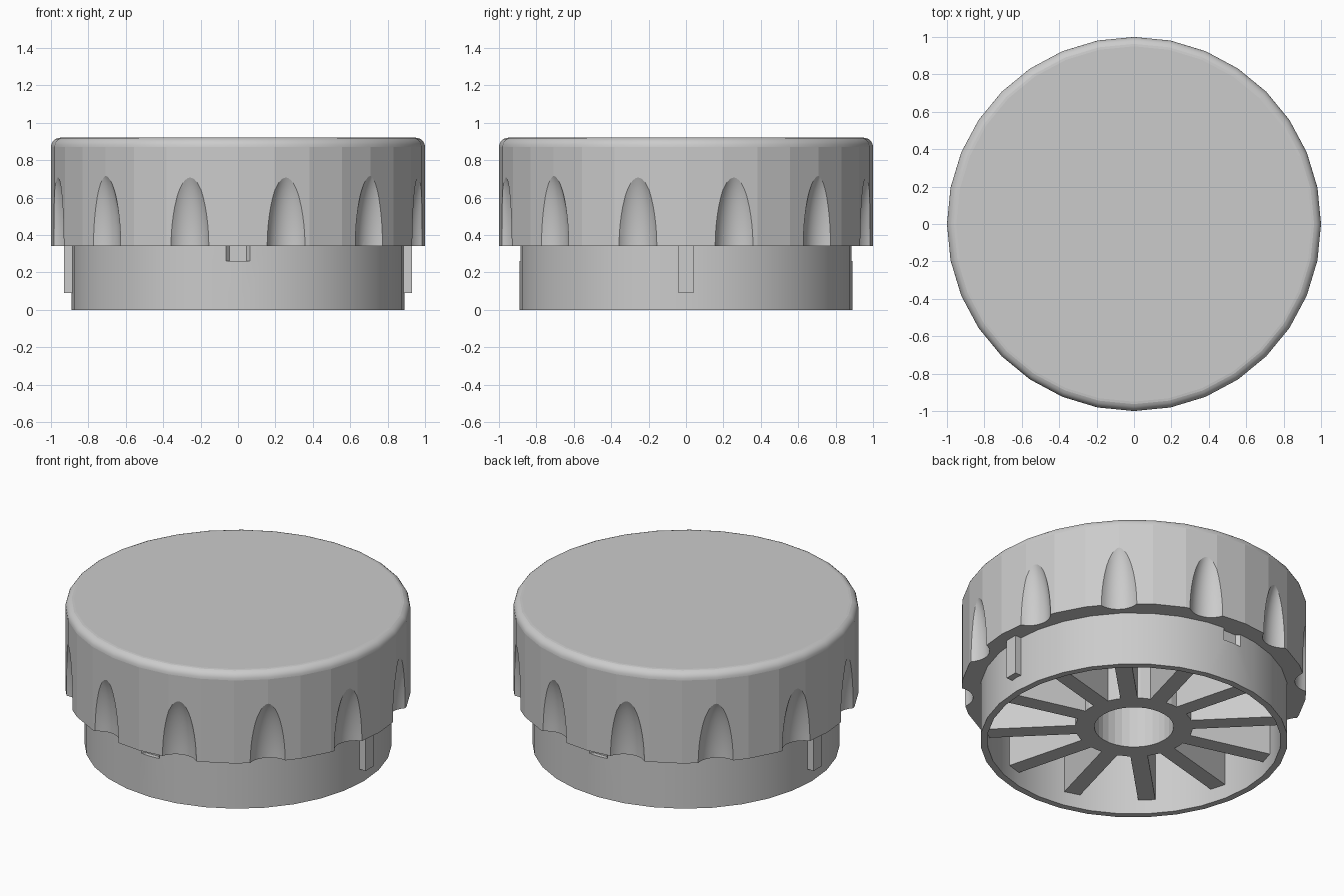
import bpy, bmesh
from math import sin, cos, pi, radians
from mathutils import Matrix, Vector

if "Cube" in bpy.data.objects:
    bpy.data.objects.remove(bpy.data.objects["Cube"], do_unlink=True)

grey = bpy.data.materials.new("plain grey plastic")
grey.use_nodes = True
COLOUR = (0.6, 0.6, 0.6, 1)
grey.diffuse_color = COLOUR
grey.node_tree.nodes["Principled BSDF"].inputs["Base Color"].default_value = COLOUR


def finish(name, bm):
    bmesh.ops.recalc_face_normals(bm, faces=bm.faces[:])
    mesh = bpy.data.meshes.new(name)
    bm.to_mesh(mesh)
    bm.free()
    mesh.materials.append(grey)
    obj = bpy.data.objects.new(name, mesh)
    bpy.context.collection.objects.link(obj)
    return obj


def lathe(name, profile, closed=False, steps=32):
    """Spin an (r, z) profile about the vertical axis."""
    bm = bmesh.new()
    verts = [bm.verts.new((r, 0, z)) for r, z in profile]
    pairs = list(zip(verts, verts[1:])) + ([(verts[-1], verts[0])] if closed else [])
    edges = [bm.edges.new(p) for p in pairs]
    bmesh.ops.spin(bm, geom=verts + edges, axis=(0, 0, 1), cent=(0, 0, 0),
                   angle=2 * pi, steps=steps, use_merge=True)
    bmesh.ops.remove_doubles(bm, verts=bm.verts[:], dist=1e-5)
    return finish(name, bm)


def add_block(bm, angle, r0, r1, width, z0, z1, inner_width=None):
    """Radial block at an angle, optionally tapering inwards."""
    mat = (Matrix.Rotation(angle, 4, 'Z')
           @ Matrix.Translation(((r0 + r1) / 2, 0, (z0 + z1) / 2))
           @ Matrix.Diagonal((r1 - r0, width, z1 - z0, 1)))
    verts = bmesh.ops.create_cube(bm, size=1)["verts"]
    for v in verts:
        if inner_width and v.co.x < 0:
            v.co.y *= inner_width / width
    bmesh.ops.transform(bm, matrix=mat, verts=verts)


# Cap shell: rounded grip head, narrower skirt, hollow inside
R, TOP, STEP, ROUND = 1.0, 0.92, 0.34, 0.05
CAVITY, CEILING = 0.85, 0.82
corner = [(R - ROUND + ROUND * sin(a), TOP - ROUND + ROUND * cos(a))
          for a in (i * pi / 12 for i in range(7))]
cap = lathe("cap_shell", [(0, TOP)] + corner + [
    (R, STEP), (0.89, STEP), (0.89, 0), (CAVITY, 0), (CAVITY, CEILING), (0, CEILING)])
for p in cap.data.polygons:
    rounded = 0.05 < p.normal.z < 0.98
    skirt = abs(p.normal.z) < 0.1 and p.center.z < STEP + 0.3 and p.center.xy.length < 0.9
    p.use_smooth = rounded or skirt

# Finger flutes around the grip
bm = bmesh.new()
for k in range(12):
    mat = (Matrix.Rotation(radians(15 + 30 * k), 4, 'Z')
           @ Matrix.Translation((1.06, 0, STEP - 0.01))
           @ Matrix.Diagonal((0.125, 0.125, 0.44, 1)))
    bmesh.ops.create_uvsphere(bm, u_segments=32, v_segments=24, radius=1, matrix=mat)
for f in bm.faces:
    f.smooth = True
flutes = finish("flute_cutter", bm)

# Small tapered notches under the head, front and back
bm = bmesh.new()
for a in (90, 270):
    add_block(bm, radians(a), 0.862, 0.91, 0.17, 0.26, STEP, 0.09)
notches = finish("notch_cutter", bm)

for cutter in (flutes, notches):
    cutter.hide_render = True
    cutter.hide_viewport = True
    mod = cap.modifiers.new("cut", 'BOOLEAN')
    mod.operation, mod.solver, mod.object = 'DIFFERENCE', 'EXACT', cutter

# Locating keys on both sides of the skirt
bm = bmesh.new()
for a in (0, 180):
    add_block(bm, radians(a), 0.87, 0.93, 0.08, 0.09, STEP + 0.01)
finish("locating_keys", bm)

# Radial stiffening ribs inside
bm = bmesh.new()
for k in range(12):
    add_block(bm, radians(15 + 30 * k), 0.25, CAVITY + 0.01, 0.1, 0.09, CEILING + 0.01)
finish("radial_ribs", bm)

# Hub ring joining the ribs around the central bore
lathe("hub_ring", [(0.23, 0.09), (0.34, 0.09), (0.34, CEILING), (0.23, CEILING)], closed=True)
